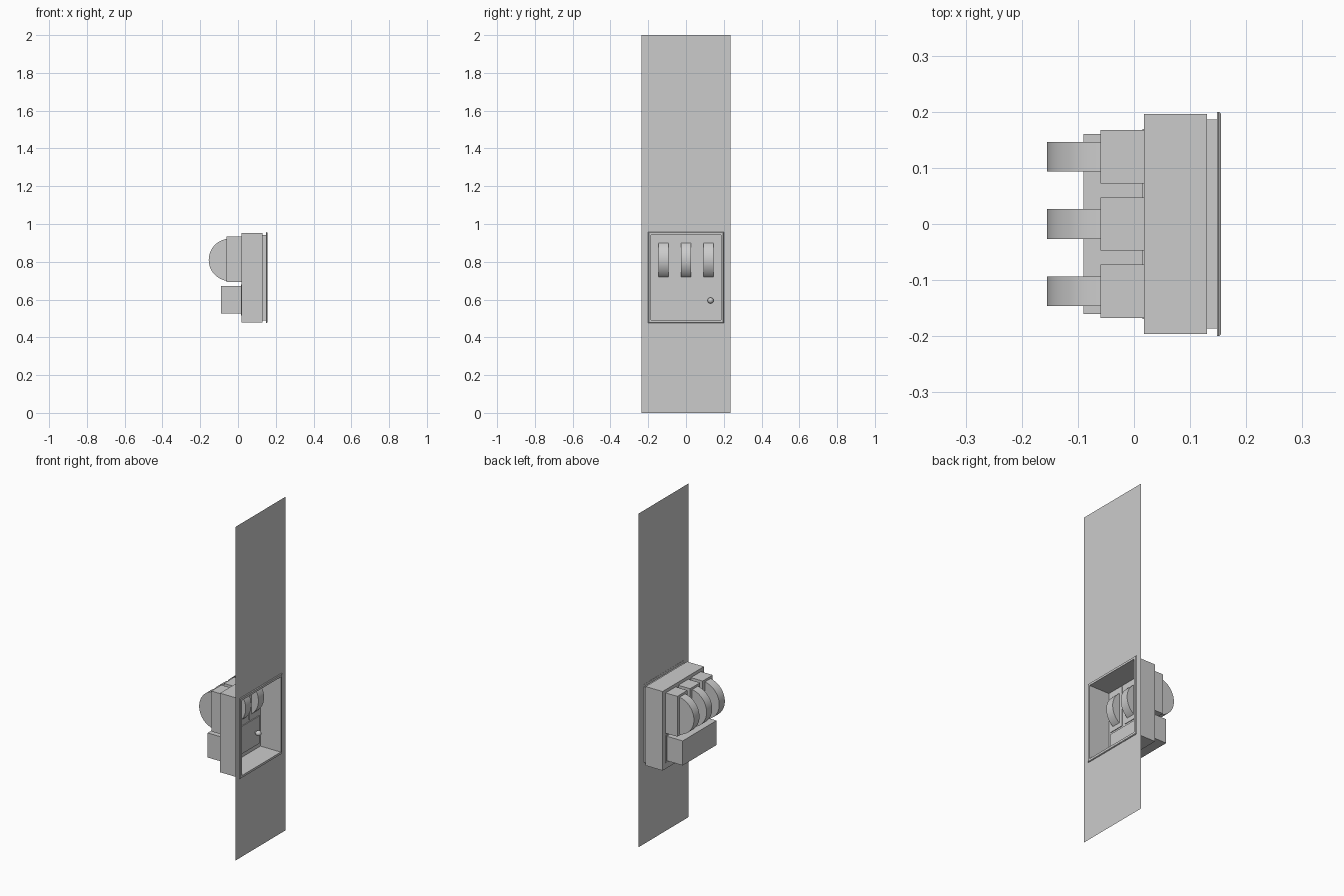
import bpy, bmesh, math
from mathutils import Matrix, Vector

if "Cube" in bpy.data.objects:
    bpy.data.objects.remove(bpy.data.objects["Cube"])

ZC = 0.716  # height of the housing centre


def finish(name, bm):
    bmesh.ops.recalc_face_normals(bm, faces=bm.faces)
    me = bpy.data.meshes.new(name)
    bm.to_mesh(me)
    bm.free()
    ob = bpy.data.objects.new(name, me)
    bpy.context.collection.objects.link(ob)
    return ob


def skin_rings(name, rings, cap=True):
    """Skin rectangles (x, half width, z low, z high) in order; cap both ends if asked."""
    bm = bmesh.new()
    loops = []
    for x, h, z0, z1 in rings:
        loops.append([bm.verts.new((x, y, z)) for y, z in
                      ((-h, z0), (h, z0), (h, z1), (-h, z1))])
    for a, b in zip(loops, loops[1:]):
        for i in range(4):
            j = (i + 1) % 4
            bm.faces.new((a[i], a[j], b[j], b[i]))
    if cap:
        bm.faces.new(loops[0])
        bm.faces.new(loops[-1])
    return finish(name, bm)


def box(name, x0, x1, y0, y1, z0, z1):
    bm = bmesh.new()
    size = Vector((x1 - x0, y1 - y0, z1 - z0))
    mid = Vector((x0 + x1, y0 + y1, z0 + z1)) / 2
    bmesh.ops.create_cube(bm, size=1, matrix=Matrix.Translation(mid) @ Matrix.Diagonal(size).to_4x4())
    return finish(name, bm)


def smooth(ob):
    bpy.ops.object.select_all(action='DESELECT')
    bpy.context.view_layer.objects.active = ob
    ob.select_set(True)
    bpy.ops.object.shade_smooth_by_angle(angle=math.radians(35))


def cylinder(name, r, depth, rot, loc, seg):
    bm = bmesh.new()
    bmesh.ops.create_cone(bm, cap_ends=True, segments=seg, radius1=r, radius2=r, depth=depth,
                          matrix=Matrix.Translation(loc) @ rot)
    ob = finish(name, bm)
    smooth(ob)
    return ob


def ring(x, half):
    # rectangle whose height exceeds its width by a constant, centred on ZC
    return (x, half, ZC - half - 0.041, ZC + half + 0.041)


# thin front panel with a rectangular opening
skin_rings("front_panel", [(0.149, 0.236, 0, 2), ring(0.149, 0.186)], cap=False)

# housing: outer box, stepped neck, chamfered flange, inner cavity
skin_rings("recessed_housing", [
    ring(0.018, 0.196), ring(0.13, 0.196), ring(0.13, 0.186), ring(0.148, 0.186),
    ring(0.148, 0.2), ring(0.151, 0.2), ring(0.155, 0.197),
    ring(0.155, 0.184), ring(0.02, 0.184)])

# three reels, each poking through its own mounting block
ROT_Y = Matrix.Rotation(math.pi / 2, 4, 'X')
for i, y in enumerate((-0.12, 0, 0.12)):
    box(f"reel_block_{i + 1}", -0.06, 0.024, y - 0.0475, y + 0.0475, 0.692, 0.934)
    cylinder(f"reel_{i + 1}", 0.1125, 0.053, ROT_Y, (-0.0425, y, 0.81), 64)

# drawer below the reels
box("drawer_body", -0.09, 0.018, -0.16, 0.16, 0.525, 0.672)
box("drawer_front", 0.0155, 0.025, -0.169, 0.169, 0.515, 0.68)

# drawer knob
ROT_X = Matrix.Rotation(math.pi / 2, 4, 'Y')
cylinder("knob_stem", 0.007, 0.02, ROT_X, (0.032, 0.13, 0.595), 16)
bm = bmesh.new()
bmesh.ops.create_uvsphere(bm, u_segments=24, v_segments=12, radius=0.016,
                          matrix=Matrix.Translation((0.045, 0.13, 0.595)))
smooth(finish("drawer_knob", bm))
